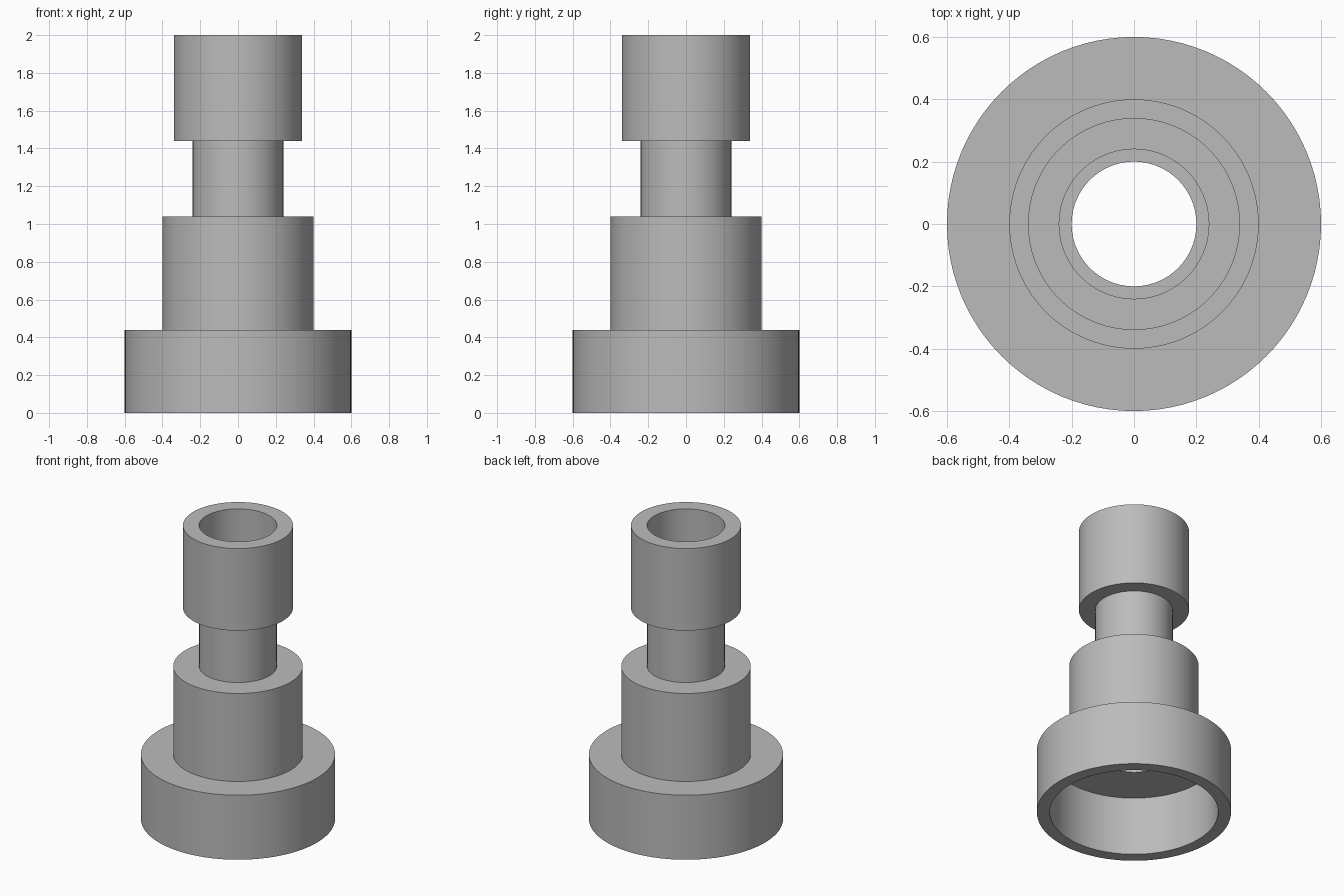
import bpy
import bmesh
import math

default = bpy.data.objects.get("Cube")
if default:
    bpy.data.objects.remove(default, do_unlink=True)

# Plain grey material
grey = bpy.data.materials.new("grey")
grey.use_nodes = True
colour = (0.5, 0.5, 0.5, 1.0)
grey.diffuse_color = colour
grey.node_tree.nodes["Principled BSDF"].inputs["Base Color"].default_value = colour


def lathe(name, profile, segments=96):
    """Revolve a closed (radius, height) profile around the z axis."""
    bm = bmesh.new()
    verts = [bm.verts.new((r, 0, z)) for r, z in profile]
    edges = [bm.edges.new((v, verts[(i + 1) % len(verts)])) for i, v in enumerate(verts)]
    bmesh.ops.spin(bm, geom=verts + edges, cent=(0, 0, 0), axis=(0, 0, 1),
                   angle=math.tau, steps=segments, use_merge=True)
    bmesh.ops.remove_doubles(bm, verts=bm.verts, dist=0.0001)
    bmesh.ops.recalc_face_normals(bm, faces=bm.faces)
    mesh = bpy.data.meshes.new(name)
    bm.to_mesh(mesh)
    bm.free()
    mesh.materials.append(grey)
    obj = bpy.data.objects.new(name, mesh)
    bpy.context.collection.objects.link(obj)
    bpy.ops.object.select_all(action="DESELECT")
    obj.select_set(True)
    bpy.context.view_layer.objects.active = obj
    bpy.ops.object.shade_smooth_by_angle(angle=math.radians(30))
    return obj


# Outer steps from base to head
outside = [(0.60, 0.0), (0.60, 0.44), (0.40, 0.44), (0.40, 1.04),
           (0.24, 1.04), (0.24, 1.44), (0.34, 1.44), (0.34, 2.0)]
# Head socket, through bore and base recess
inside = [(0.24, 2.0), (0.24, 1.48), (0.20, 1.48),
          (0.20, 0.40), (0.52, 0.40), (0.52, 0.0)]
lathe("stepped_hollow_fitting", outside + inside)
